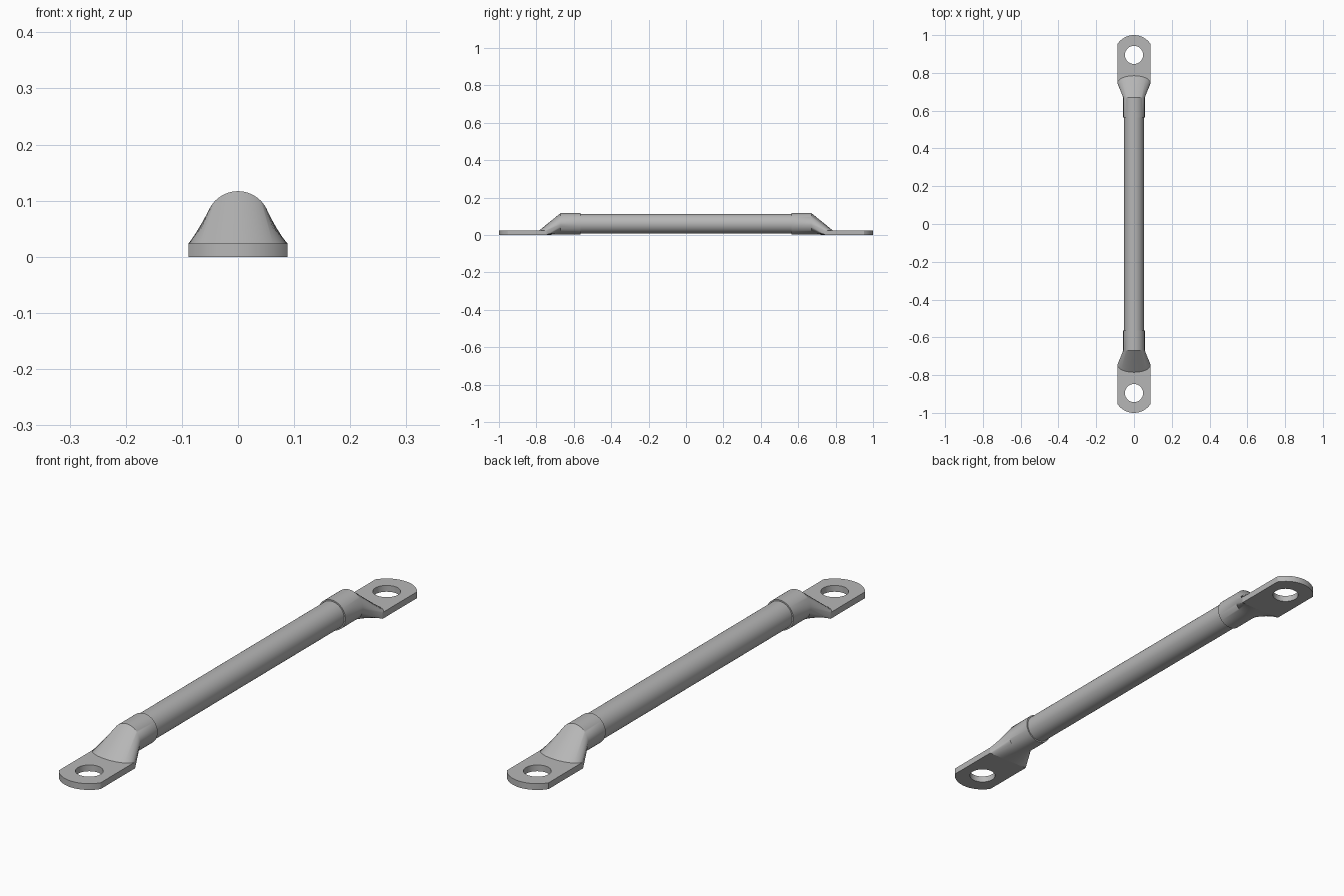
import bpy, bmesh, math

cube = bpy.data.objects.get("Cube")
if cube:
    bpy.data.objects.remove(cube, do_unlink=True)

AXIS_Z, TUBE_R, COLLAR_R = 0.06, 0.052, 0.057
COLLAR_Y, NECK_Y, PLATE_Y = 0.565, 0.67, 0.745
HALF_W, PLATE_T = 0.088, 0.024
HOLE_Y, HOLE_R, TIP_R = 0.895, 0.048, 0.105
SIDES = 64

steel = bpy.data.materials.new("plain_grey_steel")
steel.use_nodes = True
grey = (0.47, 0.47, 0.47, 1)
steel.diffuse_color = grey
steel.node_tree.nodes["Principled BSDF"].inputs["Base Color"].default_value = grey


def finish(bm, name):
    bmesh.ops.recalc_face_normals(bm, faces=bm.faces)
    mesh = bpy.data.meshes.new(name)
    bm.to_mesh(mesh)
    bm.free()
    mesh.materials.append(steel)
    obj = bpy.data.objects.new(name, mesh)
    bpy.context.collection.objects.link(obj)
    bpy.ops.object.select_all(action='DESELECT')
    obj.select_set(True)
    bpy.context.view_layer.objects.active = obj
    bpy.ops.object.shade_smooth_by_angle(angle=math.radians(30))


def ring(bm, points):
    return [bm.verts.new(p) for p in points]


def bridge(bm, a, b):
    n = len(a)
    for i in range(n):
        j = (i + 1) % n
        bm.faces.new((a[i], a[j], b[j], b[i]))


ANGLES = [2 * math.pi * i / SIDES for i in range(SIDES)]


def circle(y, r):
    return [(r * math.cos(a), y, AXIS_Z + r * math.sin(a)) for a in ANGLES]


def flat_end(a):
    """Point on the plate where the flattened neck lands."""
    c, s = math.cos(a), math.sin(a)
    if s >= -1e-6:
        return (HALF_W * c, PLATE_Y + 0.04 * max(s, 0), PLATE_T)
    return (HALF_W * max(-1, min(1, c * 1.08)), PLATE_Y, 0)


def outline(a):
    """Distance from the hole centre to the plate edge."""
    c, s = math.cos(a), math.sin(a)
    d = TIP_R
    if abs(c) > 1e-6:
        d = min(d, HALF_W / abs(c)) if s > -1e-6 else HALF_W / abs(c)
    if s < -1e-6:
        back = (HOLE_Y - PLATE_Y) / -s
        d = min(back, HALF_W / abs(c)) if abs(c) > 1e-6 else back
    return d


# Main tube
bm = bmesh.new()
ends = [ring(bm, circle(y, TUBE_R)) for y in (-0.6, 0.6)]
bridge(bm, *ends)
for end in ends:
    bm.faces.new(end)
finish(bm, "tube")

# Angles around the hole, with the exact plate corners included
tip = math.acos(HALF_W / TIP_R)
heel = math.atan2(PLATE_Y - HOLE_Y, HALF_W)
plate_angles = sorted([a + 0.01 for a in ANGLES] +
                      [tip, math.pi - tip, heel % math.tau, math.pi - heel])

for side, label in ((-1, "front"), (1, "back")):
    # Collar and flattened neck
    bm = bmesh.new()
    inner = ring(bm, circle(COLLAR_Y, TUBE_R - 0.003))
    start = ring(bm, circle(COLLAR_Y, COLLAR_R))
    bend = ring(bm, circle(NECK_Y, COLLAR_R))
    land = ring(bm, [flat_end(a) for a in ANGLES])
    for a, b in ((inner, start), (start, bend), (bend, land)):
        bridge(bm, a, b)
    for v in bm.verts:
        v.co.y *= side
    finish(bm, label + "_collar_and_neck")

    # Mounting plate with its bolt hole
    bm = bmesh.new()
    loops = []
    for z, rim in ((0, True), (PLATE_T, True), (PLATE_T, False), (0, False)):
        pts = []
        for a in plate_angles:
            r = outline(a) if rim else HOLE_R
            pts.append((r * math.cos(a), side * (HOLE_Y + r * math.sin(a)), z))
        loops.append(ring(bm, pts))
    for i in range(4):
        bridge(bm, loops[i], loops[(i + 1) % 4])
    finish(bm, label + "_mounting_plate")
